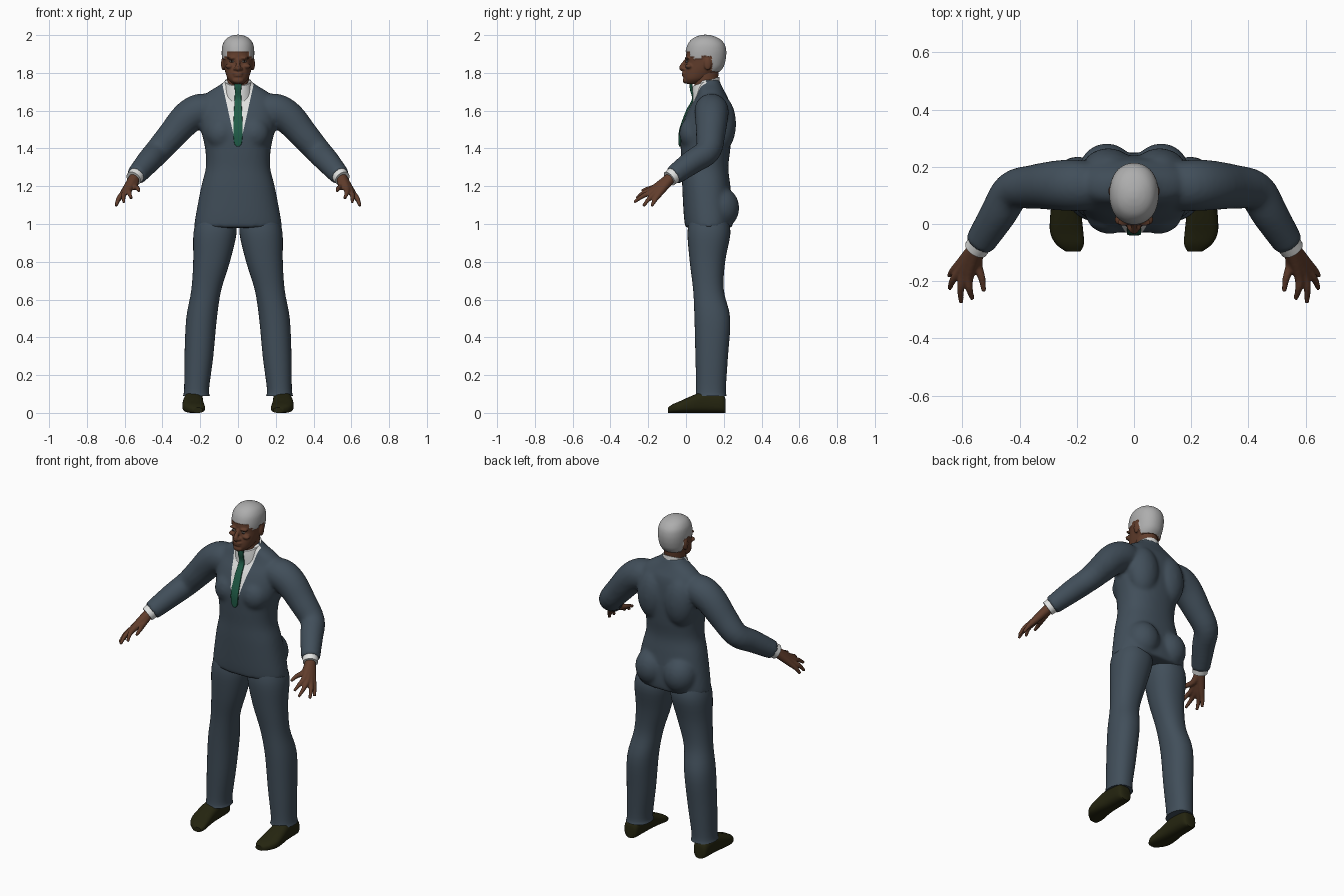
import bpy, bmesh, math
from mathutils import Vector

if "Cube" in bpy.data.objects:
    bpy.data.objects.remove(bpy.data.objects["Cube"])


def material(name, r, g, b):
    m = bpy.data.materials.new(name)
    m.diffuse_color = (r, g, b, 1)
    m.use_nodes = True
    m.node_tree.nodes["Principled BSDF"].inputs["Base Color"].default_value = m.diffuse_color
    return m


SUIT = material("suit_blue_grey", 0.053, 0.077, 0.102)
SKIN = material("brown_skin", 0.12, 0.047, 0.025)
HAIR = material("grey_hair", 0.42, 0.42, 0.42)
SHIRT = material("white_shirt", 0.76, 0.77, 0.76)
TIE = material("green_tie", 0.014, 0.105, 0.062)
SHOE = material("dark_olive_shoe", 0.018, 0.018, 0.005)
EYE = material("eye_white", 0.3, 0.27, 0.24)
DARK = material("dark_iris", 0.01, 0.007, 0.005)


def spline(rows, sub=4):
    """Smoothly interpolate rows of numbers."""
    out = []
    for i in range(len(rows) - 1):
        a, b, c, d = rows[max(i - 1, 0)], rows[i], rows[i + 1], rows[min(i + 2, len(rows) - 1)]
        for k in range(sub):
            t = k / sub
            out.append([0.5 * (2 * q + (r - p) * t + (2 * p - 5 * q + 4 * r - s) * t * t
                               + (3 * q - p - 3 * r + s) * t ** 3) for p, q, r, s in zip(a, b, c, d)])
    return out + [list(rows[-1])]


def loft(bm, sections, n=32, p=2.0):
    """Skin a row of superellipse sections (centre, axis, axis) and cap the ends."""
    rings = []
    for c, u, v in sections:
        ring = []
        for k in range(n):
            a = 2 * math.pi * k / n
            ca, sa = math.cos(a), math.sin(a)
            ring.append(bm.verts.new(Vector(c) + Vector(u) * math.copysign(abs(ca) ** (2 / p), ca)
                                     + Vector(v) * math.copysign(abs(sa) ** (2 / p), sa)))
        rings.append(ring)
    for r, s in zip(rings, rings[1:]):
        for k in range(n):
            bm.faces.new((r[k], r[(k + 1) % n], s[(k + 1) % n], s[k]))
    bm.faces.new(rings[0])
    bm.faces.new(rings[-1])


def column(bm, rows, p=2.0, n=40, x_sign=1):
    """Upright loft from rows of (z, x centre, half width, front y, back y)."""
    loft(bm, [((x * x_sign, (f + b) / 2, z), (w, 0, 0), (0, (b - f) / 2, 0))
              for z, x, w, f, b in spline(rows)], n, p)


def tube(bm, rows, s=1, n=20):
    """Round tube along rows of (x, y, z, radius)."""
    pts = [(Vector((x * s, y, z)), r) for x, y, z, r in spline(rows)]
    sec = []
    for i, (c, r) in enumerate(pts):
        q = (pts[min(i + 1, len(pts) - 1)][0] - pts[max(i - 1, 0)][0]).to_track_quat('Z', 'Y')
        sec.append((c, q @ Vector((r, 0, 0)), q @ Vector((0, r, 0))))
    loft(bm, sec, n)


def ball(bm, c, r):
    new = bmesh.ops.create_uvsphere(bm, u_segments=24, v_segments=16, radius=1)['verts']
    for v in new:
        v.co = Vector((c[0] + v.co.x * r[0], c[1] + v.co.y * r[1], c[2] + v.co.z * r[2]))


def finish(name, bm, mats, voxel=0, smooth=4, angle=50):
    """Turn the bmesh into an object, fusing its pieces when a voxel size is given."""
    bmesh.ops.recalc_face_normals(bm, faces=bm.faces)
    me = bpy.data.meshes.new(name)
    bm.to_mesh(me)
    bm.free()
    ob = bpy.data.objects.new(name, me)
    bpy.context.collection.objects.link(ob)
    if voxel:
        m = ob.modifiers.new("fuse", 'REMESH')
        m.mode, m.voxel_size = 'VOXEL', voxel
        m = ob.modifiers.new("soften", 'SMOOTH')
        m.factor, m.iterations = 0.5, smooth
        dg = bpy.context.evaluated_depsgraph_get()
        ob.data = bpy.data.meshes.new_from_object(ob.evaluated_get(dg))
        ob.modifiers.clear()
    ob.data.materials.clear()
    for m in mats:
        ob.data.materials.append(m)
    bpy.ops.object.select_all(action='DESELECT')
    ob.select_set(True)
    bpy.context.view_layer.objects.active = ob
    bpy.ops.object.shade_smooth_by_angle(angle=math.radians(angle))
    return ob


# Jacket: torso, sleeves, shoulder blades and seat fused together
bm = bmesh.new()
column(bm, [(.98, 0, .233, -.004, .245), (1.05, 0, .223, -.012, .25), (1.2, 0, .194, -.02, .235),
            (1.3, 0, .170, -.022, .224), (1.4, 0, .174, -.028, .235), (1.5, 0, .195, -.028, .24),
            (1.6, 0, .2, .01, .235), (1.66, 0, .19, .045, .225), (1.7, 0, .155, .06, .205),
            (1.74, 0, .09, .065, .185), (1.765, 0, .065, .07, .175)], p=2.3, n=64)
for s in (1, -1):
    tube(bm, [(.12, .13, 1.60, .08), (.2, .135, 1.6, .09), (.27, .135, 1.56, .087), (.35, .13, 1.47, .077),
              (.425, .115, 1.385, .069), (.475, .035, 1.33, .064), (.54, -.068, 1.255, .053)], s, 32)
    ball(bm, (.09 * s, .185, 1.53), (.095, .08, .15))
    ball(bm, (.095 * s, .185, 1.085), (.098, .097, .11))
    ball(bm, (.085 * s, .04, 1.48), (.085, .075, .09))
jacket = finish("jacket", bm, [SUIT, SHIRT], 0.011, 5)

# Shirt opening: cut the V edges, then colour the faces inside
bm = bmesh.new()
bm.from_mesh(jacket.data)
for s in (1, -1):
    near = [f for f in bm.faces if f.calc_center_median().y < .1 and 1.44 < f.calc_center_median().z
            and abs(f.calc_center_median().x) < .13]
    geom = list({e for f in near for e in f.edges} | {v for f in near for v in f.verts}) + near
    bmesh.ops.bisect_plane(bm, geom=geom, plane_co=(.03 * s, 0, 1.5), plane_no=(s, 0, -.22))
for f in bm.faces:
    c = f.calc_center_median()
    f.material_index = int(c.z > 1.47 and c.y < .11 and abs(c.x) < .03 + .22 * (c.z - 1.5))
    f.smooth = True
bm.to_mesh(jacket.data)
bm.free()

# Shirt collar, higher at the back
bm = bmesh.new()
column(bm, [(1.67, 0, .082, .035, .18), (1.72, 0, .075, .034, .178), (1.755, 0, .07, .036, .176)])
for v in bm.verts:
    v.co.z += (v.co.y - .105) * .35
finish("shirt_collar", bm, [SHIRT])

# Tie hugging the chest
bm = bmesh.new()
column(bm, [(1.75, 0, .022, .018, .034), (1.71, 0, .017, .021, .034), (1.66, 0, .018, .031, .043),
            (1.6, 0, .021, .0, .012), (1.5, 0, .025, -.036, -.024), (1.43, 0, .02, -.039, -.027),
            (1.41, 0, .006, -.037, -.027)], p=4, n=24)
finish("tie", bm, [TIE])

# Neck
bm = bmesh.new()
column(bm, [(1.62, 0, .06, .05, .165), (1.72, 0, .058, .045, .165), (1.82, 0, .06, .04, .175)])
finish("neck", bm, [SKIN])

# Head: skull, brow, nose, lips, chin and ears fused together
bm = bmesh.new()
column(bm, [(1.742, 0, .028, .002, .06), (1.765, 0, .052, -.012, .115), (1.80, 0, .066, -.012, .165),
            (1.83, 0, .074, -.004, .192), (1.86, 0, .078, .001, .203), (1.89, 0, .081, .0, .208),
            (1.92, 0, .081, .004, .208), (1.95, 0, .076, .014, .2), (1.975, 0, .061, .034, .177),
            (1.99, 0, .038, .062, .145), (1.997, 0, .012, .09, .115)], p=2.15)
tube(bm, [(0, .004, 1.872, .009), (0, -.014, 1.845, .012), (0, -.024, 1.826, .014), (0, -.012, 1.816, .01)])
ball(bm, (0, -.01, 1.798), (.028, .013, .007))
ball(bm, (0, -.008, 1.786), (.025, .014, .007))
ball(bm, (0, -.002, 1.76), (.03, .016, .017))
for s in (1, -1):
    ball(bm, (.014 * s, -.01, 1.822), (.012, .014, .009))
    ball(bm, (.034 * s, .006, 1.878), (.027, .013, .007))
    ball(bm, (.046 * s, .015, 1.835), (.022, .02, .013))
    ball(bm, (.08 * s, .115, 1.848), (.01, .02, .034))
head = finish("head", bm, [SKIN, HAIR], 0.005, 4)

# Hair: cap above the hairline, slightly raised
bm = bmesh.new()
bm.from_mesh(head.data)
lift = set()
for f in bm.faces:
    c = f.calc_center_median()
    line = 1.912 if c.y < .045 else 1.875 if c.y < .08 else 1.89 if c.y < .135 else 1.81
    if c.y < .045 and abs(c.x) > .055:
        line = 1.89
    f.smooth = True
    if c.z > line:
        f.material_index = 1
        lift |= set(f.verts)
bm.normal_update()
for v, n in [(v, v.normal.copy()) for v in lift]:
    v.co += n * .005
bm.to_mesh(head.data)
bm.free()

for s, side in ((1, "left"), (-1, "right")):
    # Eye with a dark iris
    for name, y, r, mat in (("eye", .004, (.012, .006, .0055), EYE), ("iris", -.001, (.005, .003, .005), DARK)):
        bm = bmesh.new()
        ball(bm, (.033 * s, y, 1.861), r)
        finish(f"{side}_{name}", bm, [mat])

    # Trouser leg
    bm = bmesh.new()
    column(bm, [(1.03, .115, .10, .02, .22), (.95, .122, .114, .008, .235), (.8, .14, .097, .02, .207),
                (.65, .168, .079, .038, .2), (.5, .193, .081, .045, .234), (.3, .207, .076, .05, .222),
                (.13, .219, .066, .054, .211), (.09, .22, .071, .05, .215)], 2.2, 40, s)
    finish(f"{side}_trouser_leg", bm, [SUIT])

    # Shoe with a flat sole
    bm = bmesh.new()
    rows = spline([(.21, .235, .03, .07), (.19, .235, .045, .1), (.1, .235, .05, .113), (.03, .238, .055, .09),
                   (-.03, .235, .058, .063), (-.07, .224, .049, .046), (-.096, .213, .026, .028)])
    loft(bm, [((x * s, y, h / 2), (w, 0, 0), (0, 0, h / 2)) for y, x, w, h in rows], 28, 2.8)
    finish(f"{side}_shoe", bm, [SHOE])

    # Shirt cuff
    bm = bmesh.new()
    tube(bm, [(.53, -.053, 1.267, .045), (.553, -.088, 1.24, .042)], s, 28)
    finish(f"{side}_cuff", bm, [SHIRT])

    # Hand: each finger runs from the wrist through its knuckle to the tip
    bm = bmesh.new()
    fingers = [((.606, -.138, 1.165), (.632, -.162, 1.13), (.647, -.182, 1.095)),
               ((.602, -.156, 1.17), (.632, -.194, 1.135), (.645, -.226, 1.095)),
               ((.592, -.17, 1.176), (.606, -.225, 1.15), (.604, -.275, 1.115)),
               ((.576, -.177, 1.184), (.576, -.225, 1.165), (.565, -.262, 1.135)),
               ((.548, -.138, 1.2), (.532, -.19, 1.19), (.525, -.235, 1.175))]
    for knuckle, mid, tip in fingers:
        tube(bm, [(.548, -.08, 1.245, .029), (*knuckle, .018), (*mid, .0125), (*tip, .008)], s)
    finish(f"{side}_hand", bm, [SKIN], 0.005, 2)
